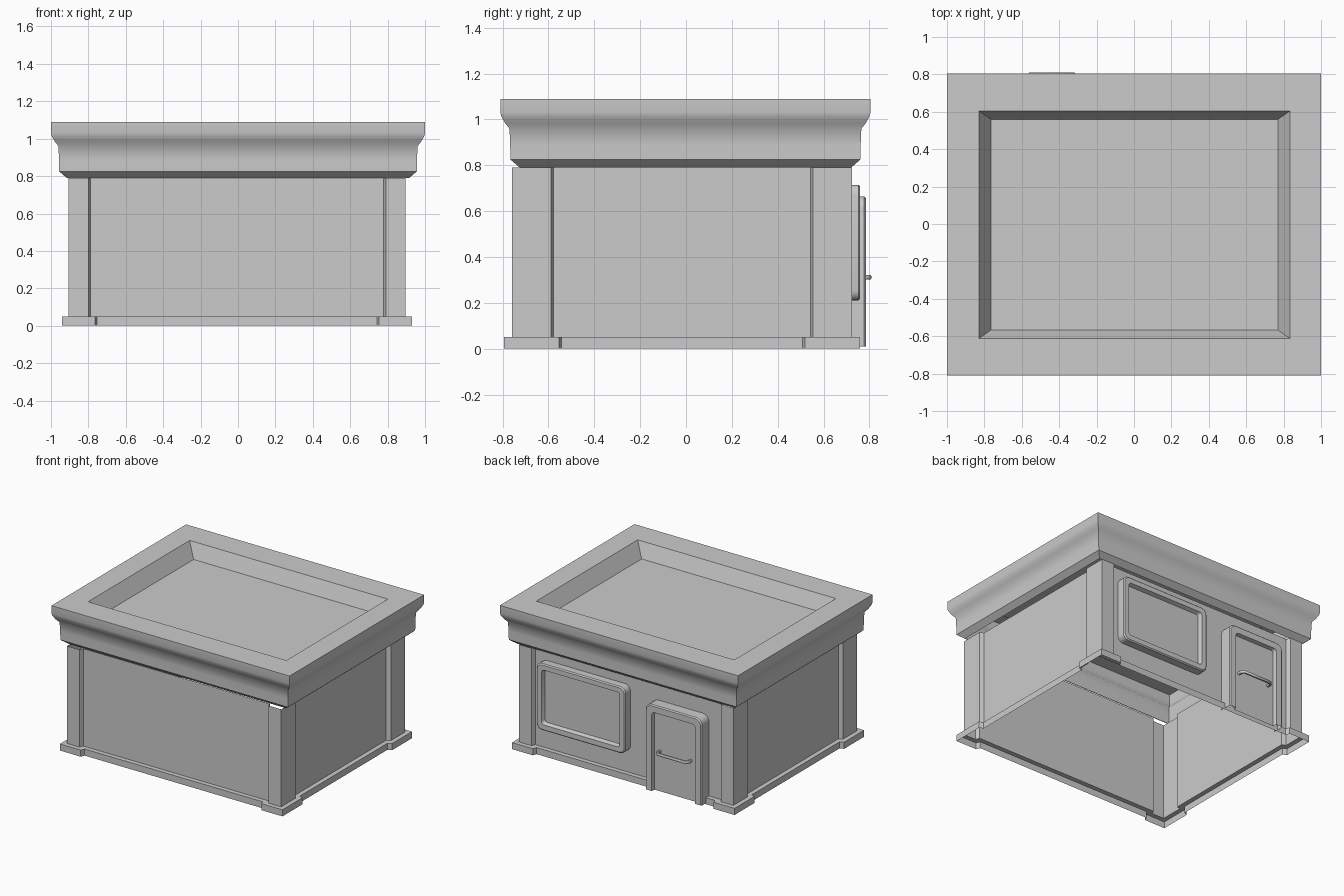
import bpy, bmesh
from math import cos, sin, pi

if "Cube" in bpy.data.objects:
    bpy.data.objects.remove(bpy.data.objects["Cube"])


def loft(name, loops, cap=False, closed=True, angle=None):
    """Skin consecutive loops of points; optionally cap the last one."""
    bm = bmesh.new()
    rows = [[bm.verts.new(p) for p in loop] for loop in loops]
    n = len(rows[0])
    for a, b in zip(rows, rows[1:]):
        for i in range(n if closed else n - 1):
            j = (i + 1) % n
            bm.faces.new((a[i], a[j], b[j], b[i]))
    if cap:
        bm.faces.new(rows[-1])
    bmesh.ops.recalc_face_normals(bm, faces=bm.faces[:])
    mesh = bpy.data.meshes.new(name)
    bm.to_mesh(mesh)
    bm.free()
    ob = bpy.data.objects.new(name, mesh)
    bpy.context.collection.objects.link(ob)
    if angle:
        bpy.ops.object.select_all(action='DESELECT')
        ob.select_set(True)
        bpy.context.view_layer.objects.active = ob
        bpy.ops.object.shade_smooth_by_angle(angle=angle)
    return ob


def outline(o, z, wx=0.105, wy=0.17, d=0.03, c=0.012):
    """Wall plan with projecting corner pilasters, grown outward by o."""
    x0, x1, y0, y1 = -0.905 - o, 0.895 + o, -0.76 - o, 0.725 + o
    wx, wy = wx + 2 * o, wy + 2 * o
    pts = [(x0, y0), (x0 + wx, y0), (x0 + wx + c, y0 + d), (x1 - wx - c, y0 + d), (x1 - wx, y0),
           (x1, y0), (x1, y0 + wy), (x1 - d, y0 + wy + c), (x1 - d, y1 - wy - c), (x1, y1 - wy),
           (x1, y1), (x1 - wx, y1), (x1 - wx - c, y1 - d), (x0 + wx + c, y1 - d), (x0 + wx, y1),
           (x0, y1), (x0, y1 - wy), (x0 + d, y1 - wy - c), (x0 + d, y0 + wy + c), (x0, y0 + wy)]
    return [(x, y, z) for x, y in pts]


def rect(x0, x1, y0, y1, z):
    return [(x0, y0, z), (x1, y0, z), (x1, y1, z), (x0, y1, z)]


def rounded(x0, x1, z0, z1, r, y, inset=0.0, arch=False):
    """Upright rounded rectangle; arch leaves the foot square and open."""
    x0, x1, z1 = x0 + inset, x1 - inset, z1 - inset
    r = max(r - inset * 0.5, 0.01)
    if not arch:
        z0 += inset
    pts = [(x1, y, z0)] if arch else []
    corners = [(x1 - r, z1 - r, 0), (x0 + r, z1 - r, 1)]
    if not arch:
        corners += [(x0 + r, z0 + r, 2), (x1 - r, z0 + r, 3)]
    for cx, cz, q in corners:
        for k in range(5):
            a = (q + k / 4) * pi / 2
            pts.append((cx + r * cos(a), y, cz + r * sin(a)))
    if arch:
        pts.append((x0, y, z0))
    return pts


# Walls and plinth: one open shell
loft("walls_and_plinth", [outline(0.035, 0), outline(0.035, 0.05),
                          outline(0, 0.05), outline(0, 0.79)])

# Roof: cornice profile (inset, height), rim and sunken deck
profile = [(0.085, 0.79), (0.044, 0.825), (0.043, 0.89), (0.04, 0.96),
           (0.02, 0.985), (0.004, 1.015), (0, 1.03), (0, 1.09)]
loops = [rect(-1 + i, 1 - i, -0.81 + i, 0.805 - i, z) for i, z in profile]
loops += [rect(-0.83, 0.835, -0.613, 0.605, 1.09), rect(-0.765, 0.77, -0.567, 0.56, 0.98)]
loft("roof", loops, cap=True, angle=0.7)

# Window and door on the back: frame depth steps (y, inset), then the pane
for name, box, r, steps, arch in (
        ("window", (-0.02, 0.727, 0.21, 0.715), 0.045,
         [(0.69, 0), (0.752, 0), (0.76, 0.008), (0.76, 0.045), (0.73, 0.055)], False),
        ("door", (-0.68, -0.206, 0.01, 0.665), 0.05,
         [(0.69, 0), (0.777, 0), (0.785, 0.008), (0.785, 0.055), (0.755, 0.06)], True)):
    loft(name, [rounded(*box, r, y, i, arch) for y, i in steps],
         cap=True, closed=not arch, angle=0.5)

# Door handle: bent bar
curve = bpy.data.curves.new("door_handle", 'CURVE')
curve.dimensions = '3D'
curve.bevel_depth = 0.012
curve.bevel_resolution = 1
spline = curve.splines.new('POLY')
path = [(-0.57, 0.75), (-0.57, 0.782), (-0.555, 0.8), (-0.325, 0.8), (-0.31, 0.782), (-0.31, 0.75)]
spline.points.add(len(path) - 1)
for p, (x, y) in zip(spline.points, path):
    p.co = (x, y, 0.312, 1)
handle = bpy.data.objects.new("door_handle", curve)
bpy.context.collection.objects.link(handle)
bpy.ops.object.select_all(action='DESELECT')
handle.select_set(True)
bpy.context.view_layer.objects.active = handle
bpy.ops.object.convert(target='MESH')
bpy.ops.object.shade_smooth_by_angle(angle=1.0)
